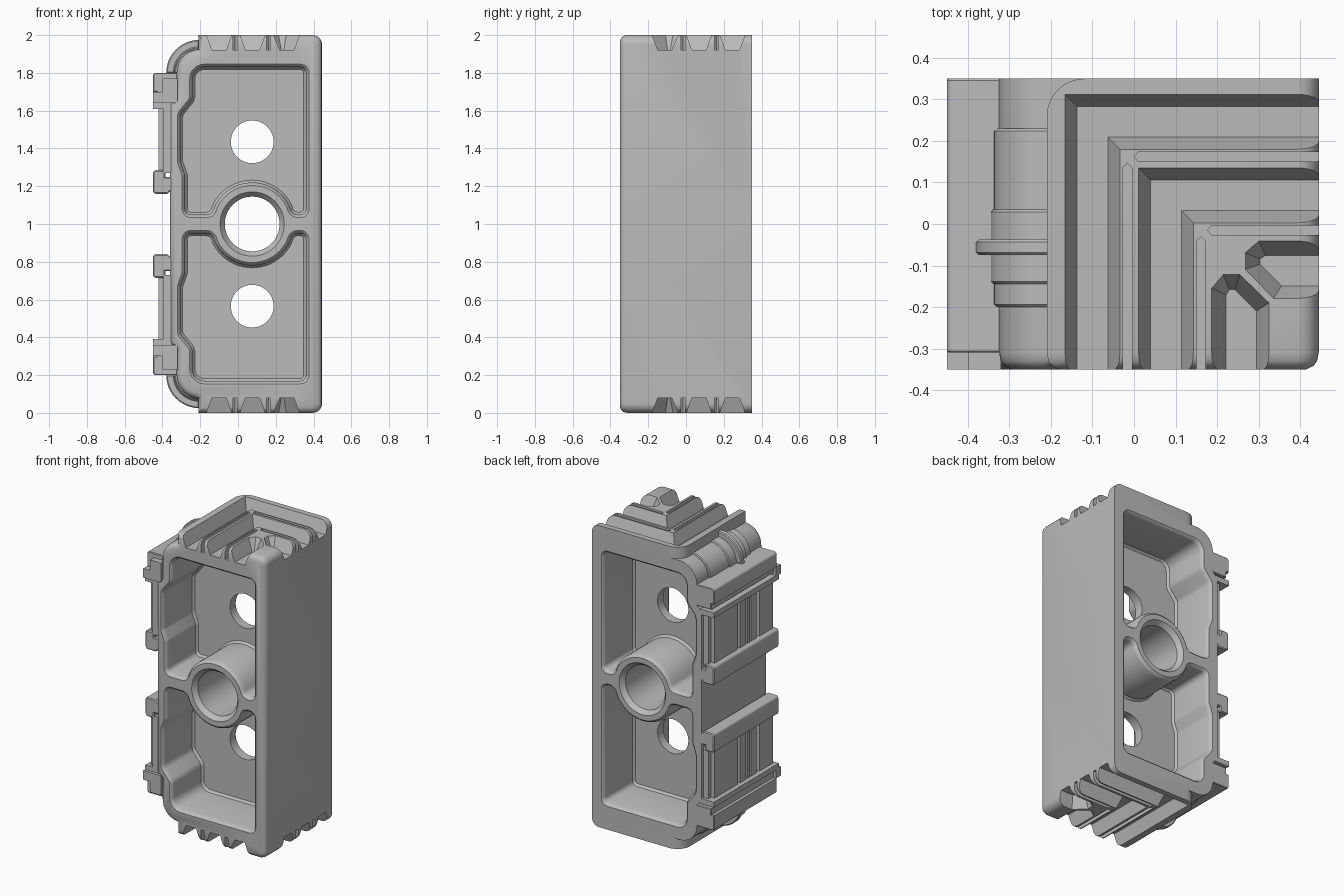
import bpy, bmesh, math
from mathutils import Vector

old = bpy.data.objects.get("Cube")
if old:
    bpy.data.objects.remove(old, do_unlink=True)

gray = bpy.data.materials.new("plain_gray")
gray.use_nodes = True
gray.diffuse_color = (0.5, 0.5, 0.5, 1)
gray.node_tree.nodes["Principled BSDF"].inputs["Base Color"].default_value = (0.5, 0.5, 0.5, 1)


def arc(cx, cy, r, a0, a1, n):
    angles = [math.radians(a0 + (a1 - a0) * i / n) for i in range(n + 1)]
    return [(cx + r * math.cos(a), cy + r * math.sin(a)) for a in angles]


def rounded(points, n=5):
    """Round the corners of a polygon given as (x, y) or (x, y, radius)."""
    out = []
    for i, p in enumerate(points):
        c = Vector(p[:2])
        r = p[2] if len(p) > 2 else 0
        if not r:
            out.append(tuple(c))
            continue
        a = (Vector(points[i - 1][:2]) - c).normalized()
        b = (Vector(points[(i + 1) % len(points)][:2]) - c).normalized()
        half = a.angle(b) / 2
        mid = c + (a + b).normalized() * r / math.sin(half)
        s = c + a * r / math.tan(half) - mid
        e = c + b * r / math.tan(half) - mid
        out += [tuple(mid + s.lerp(e, k / n).normalized() * r) for k in range(n + 1)]
    return out


def offset(pts, d):
    """Grow (d > 0) or shrink a polygon with mitred corners."""
    if not d:
        return pts
    area = sum(p[0] * q[1] - q[0] * p[1] for p, q in zip(pts, pts[1:] + pts[:1]))
    sign = 1 if area > 0 else -1
    out = []
    for i, p in enumerate(pts):
        p = Vector(p)
        a = (p - Vector(pts[i - 1])).normalized()
        b = (Vector(pts[(i + 1) % len(pts)]) - p).normalized()
        na, nb = Vector((a.y, -a.x)) * sign, Vector((b.y, -b.x)) * sign
        m = (na + nb) / max(0.3, 1 + na.dot(nb))
        out.append(tuple(p + m * d))
    return out


def loft(name, rings):
    bm = bmesh.new()
    rows = [[bm.verts.new(v) for v in ring] for ring in rings]
    n = len(rows[0])
    for lo, hi in zip(rows, rows[1:]):
        for i in range(n):
            bm.faces.new((lo[i], lo[(i + 1) % n], hi[(i + 1) % n], hi[i]))
    bm.faces.new(rows[0][::-1])
    bm.faces.new(rows[-1])
    bmesh.ops.recalc_face_normals(bm, faces=bm.faces[:])
    mesh = bpy.data.meshes.new(name)
    bm.to_mesh(mesh)
    bm.free()
    mesh.materials.append(gray)
    ob = bpy.data.objects.new(name, mesh)
    bpy.context.collection.objects.link(ob)
    return ob


def prism_y(name, outline, layers):
    """Extrude an x-z outline through (y, growth) layers."""
    return loft(name, [[(x, y, z) for x, z in offset(outline, d)] for y, d in layers])


def flip(pts):
    return [(p[0], 2 - p[1], *p[2:]) for p in pts]


# Body: side outline with stepped round shoulders, softened front rim
half = ([(0.445, 1), (0.445, 2, 0.05), (-0.21, 2), (-0.21, 1.925)]
        + arc(-0.2, 1.8, 0.125, 100, 180, 8) + [(-0.325, 1.66), (-0.36, 1.63)])
outline = rounded(half + flip(half[1:])[::-1])
body = prism_y("body", outline, [(-0.35, -0.03), (-0.341, -0.012), (-0.33, -0.004),
                                 (-0.31, 0), (0.35, 0)])
cutters = []

# Pockets on both faces, leaving the web, the cross rib and the boss
pocket = ([(0.36, 1.05, 0.03), (0.36, 1.83, 0.03), (-0.24, 1.83, 0.06), (-0.24, 1.66, 0.06),
           (-0.305, 1.58, 0.05), (-0.305, 1.33, 0.03), (-0.28, 1.26, 0.03), (-0.28, 1.05, 0.03),
           (-0.139, 1.05, 0.04)] + arc(0.075, 1, 0.22, 153, 27, 20) + [(0.289, 1.05, 0.04)])
lip = [(-0.4, 0.016), (-0.35, 0.016), (-0.342, 0.006), (-0.325, 0), (-0.045, 0), (-0.03, -0.012)]
for shape in (pocket, flip(pocket)):
    for side in (1, -1):
        cutters.append(prism_y("pocket_cut", rounded(shape), [(y * side, d) for y, d in lip]))

# Bore of the boss with chamfered mouths, and two holes through the web
bore = arc(0.075, 1, 0.145, 0, 352.5, 47)
cutters.append(prism_y("bore_cut", bore, [(-0.4, 0.025), (-0.35, 0.025), (-0.32, 0),
                                          (0.32, 0), (0.35, 0.025), (0.4, 0.025)]))
for z in (0.565, 1.435):
    cutters.append(prism_y("hole_cut", arc(0.075, z, 0.113, 0, 352.5, 47), [(-0.1, 0), (0.1, 0)]))


# Nested corner grooves on the top and bottom ends
def end_cut(floor, top, depth=0.08):
    levels = [(floor, 2 - depth), (top, 2), (top, 2.1)]
    for flipped in (False, True):
        cutters.append(loft("groove_cut", [[(x, y, 2 - z if flipped else z) for x, y in ring]
                                           for ring, z in levels]))


def swap(pts):
    return [(0.146 - y, 0.146 - x) for x, y in pts]


def corner(cx, cy, h):
    return [(cx - h, -0.6), (cx - h, cy + h), (0.7, cy + h),
            (0.7, cy - h), (cx + h, cy - h), (cx + h, -0.6)]


for k in (0, 1):
    cx, cy = -0.1 + 0.177 * k, 0.246 - 0.177 * k
    end_cut(corner(cx, cy, 0.037), corner(cx, cy, 0.066))
    # Slim slots between the wide grooves
    x, y = cx + 0.084, cy - 0.1
    slot = [(x - 0.011, -0.6), (x - 0.011, y - 0.01), (x, y), (x + 0.011, y - 0.01), (x + 0.011, -0.6)]
    end_cut(slot, slot)
    end_cut(swap(slot), swap(slot))

# Short innermost grooves with slanted ends
floor = [(0.222, -0.6), (0.222, -0.17), (0.23, -0.158), (0.243, -0.158), (0.295, -0.21), (0.295, -0.6)]
top = [(0.187, -0.6), (0.187, -0.155), (0.215, -0.122), (0.255, -0.122), (0.325, -0.19), (0.325, -0.6)]
end_cut(floor, top)
end_cut(swap(floor), swap(top))

# Rounded plan corner of the raised ends
nick = [(-0.4, 0.4), (-0.4, 0.26)] + arc(-0.12, 0.26, 0.09, 180, 90, 8) + [(-0.12, 0.4)]
end_cut(nick, nick, 0.075)

for cutter in cutters:
    cutter.hide_render = True
    mod = body.modifiers.new("cut", "BOOLEAN")
    mod.operation = "DIFFERENCE"
    mod.solver = "EXACT"
    mod.object = cutter
bpy.context.view_layer.objects.active = body
for mod in list(body.modifiers):
    bpy.ops.object.modifier_apply(modifier=mod.name)
for cutter in cutters:
    bpy.data.objects.remove(cutter, do_unlink=True)

parts = [body]


# Side fittings, repeated at the upper and lower halves
def pair(name, shape, y0, y1, soft=0):
    for level, pts in (("upper", shape), ("lower", flip(shape))):
        layers = [(y0, -soft), (y0 + soft, 0), (y1 - soft, 0), (y1, -soft)] if soft else [(y0, 0), (y1, 0)]
        parts.append(prism_y(level + "_" + name, rounded(pts, 3), layers))


def box(x0, x1, z0, z1):
    return [(x0, z0), (x1, z0), (x1, z1), (x0, z1)]


# Curved bands and fin over the shoulder
for name, r, y0, y1 in (("shoulder_band", 0.132, -0.2, 0.23),
                        ("shoulder_collar", 0.14, -0.145, 0.035),
                        ("shoulder_fin", 0.175, -0.075, -0.037)):
    sector = arc(-0.205, 1.8, r, 90, 180, 12) + arc(-0.205, 1.8, 0.1, 180, 90, 12)
    pair(name, sector, y0, y1, 0.006)

# Flange, its stepped front end and the thin ledge below it
pair("flange", [(-0.32, 1.8), (-0.45, 1.8, 0.015), (-0.45, 1.7), (-0.43, 1.7),
                (-0.43, 1.66), (-0.32, 1.66)], -0.31, 0.35, 0.004)
pair("flange_end", [(-0.32, 1.77), (-0.4, 1.77), (-0.4, 1.7), (-0.45, 1.7),
                    (-0.45, 1.64), (-0.32, 1.64)], -0.35, -0.3)
pair("ledge", box(-0.45, -0.35, 1.61, 1.645), -0.33, 0.35)

# Side panel with raised upright strips
pair("side_panel", box(-0.395, -0.35, 1.27, 1.62), -0.33, 0.33)
for y0, y1 in ((-0.31, -0.17), (-0.14, -0.08), (-0.065, -0.045), (-0.03, 0.035), (0.06, 0.3)):
    pair("panel_strip", box(-0.42, -0.38, 1.28, 1.62), y0, y1)

# Clip bars
pair("clip_bar", [(-0.45, 1.16, 0.015), (-0.375, 1.16), (-0.35, 1.18), (-0.35, 1.25),
                  (-0.385, 1.25), (-0.385, 1.285), (-0.45, 1.285, 0.015)], -0.33, 0.35, 0.006)

bpy.ops.object.select_all(action="DESELECT")
for ob in parts:
    ob.select_set(True)
bpy.context.view_layer.objects.active = body
bpy.ops.object.shade_smooth_by_angle(angle=math.radians(35))
